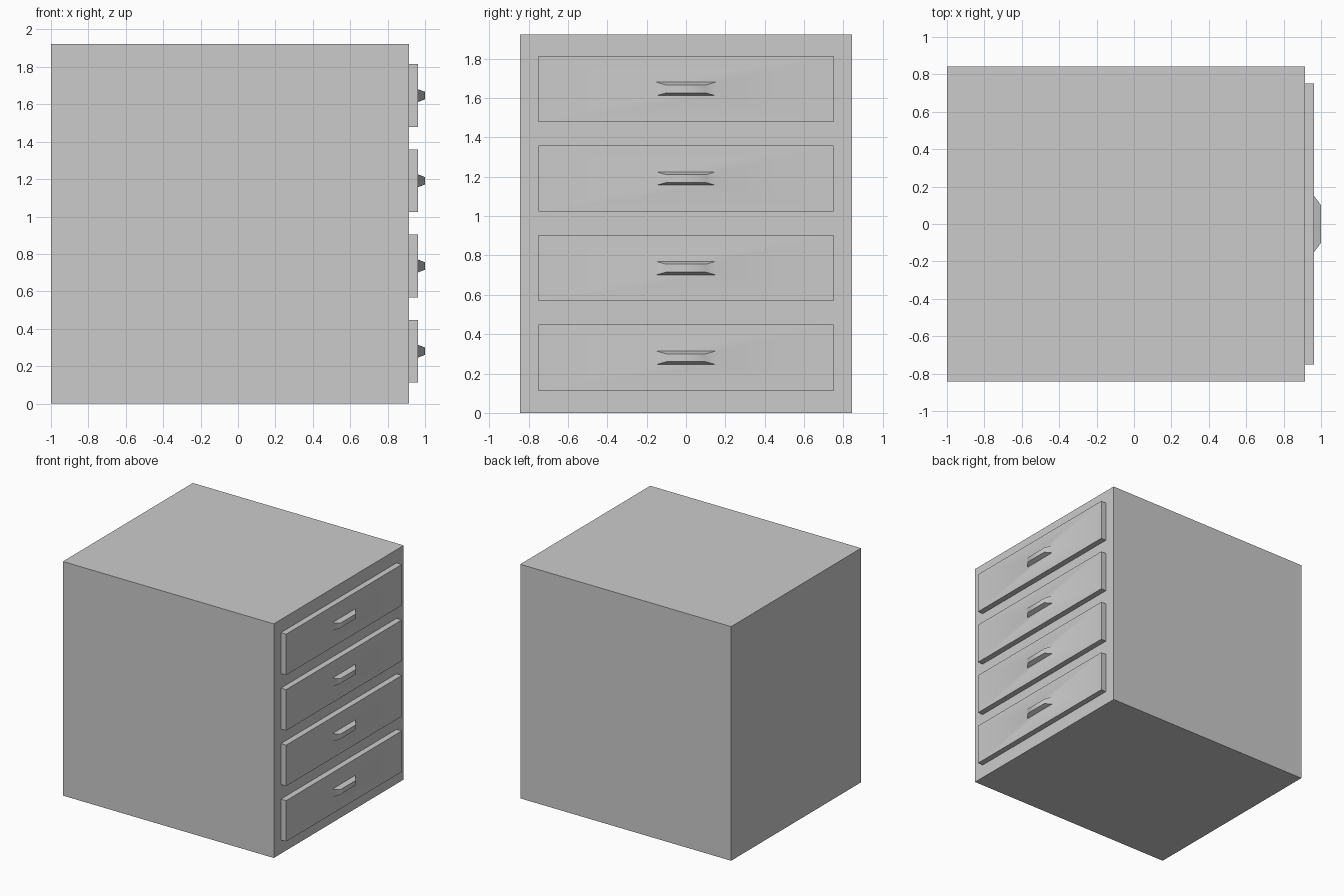
import bpy, bmesh, math

if "Cube" in bpy.data.objects:
    bpy.data.objects.remove(bpy.data.objects["Cube"])

BODY_BACK, BODY_FRONT = -1.0, 0.915   # x extents of the cabinet
BODY_HALF_Y, BODY_H = 0.843, 1.922
DRAWER_X, HANDLE_X = 0.963, 1.0
PITCH, FIRST_Z = 0.4555, 0.28         # drawer centre spacing and lowest centre


def stacked_rings(name, rings, cap_start):
    """Connect rectangles (x, half_y, half_z), centred on y = z = 0, along +x."""
    bm = bmesh.new()
    loops = [[bm.verts.new((x, sy * hy, sz * hz))
              for sy, sz in ((-1, -1), (1, -1), (1, 1), (-1, 1))]
             for x, hy, hz in rings]
    for a, b in zip(loops, loops[1:]):
        for i in range(4):
            j = (i + 1) % 4
            bm.faces.new((a[i], a[j], b[j], b[i]))
    bm.faces.new(loops[-1])
    if cap_start:
        bm.faces.new(loops[0][::-1])
    mesh = bpy.data.meshes.new(name)
    bm.to_mesh(mesh)
    bm.free()
    obj = bpy.data.objects.new(name, mesh)
    bpy.context.collection.objects.link(obj)
    return obj


# Cabinet body
body = stacked_rings("cabinet_body",
                     [(BODY_BACK, BODY_HALF_Y, BODY_H / 2),
                      (BODY_FRONT, BODY_HALF_Y, BODY_H / 2)], True)
body.location.z = BODY_H / 2

# Drawer fronts, each with a tapered pull growing out of its face
for n in range(4):
    drawer = stacked_rings(f"drawer_{n + 1}",
                           [(BODY_FRONT, 0.75, 0.168),
                            (DRAWER_X, 0.75, 0.168),
                            (DRAWER_X, 0.15, 0.034),
                            (HANDLE_X, 0.10, 0.020)], False)
    drawer.location.z = FIRST_Z + n * PITCH
    # Pull ends blend softly into the face, other edges stay sharp
    drawer.data.shade_smooth()
    drawer.data.set_sharp_from_angle(angle=math.radians(40))
